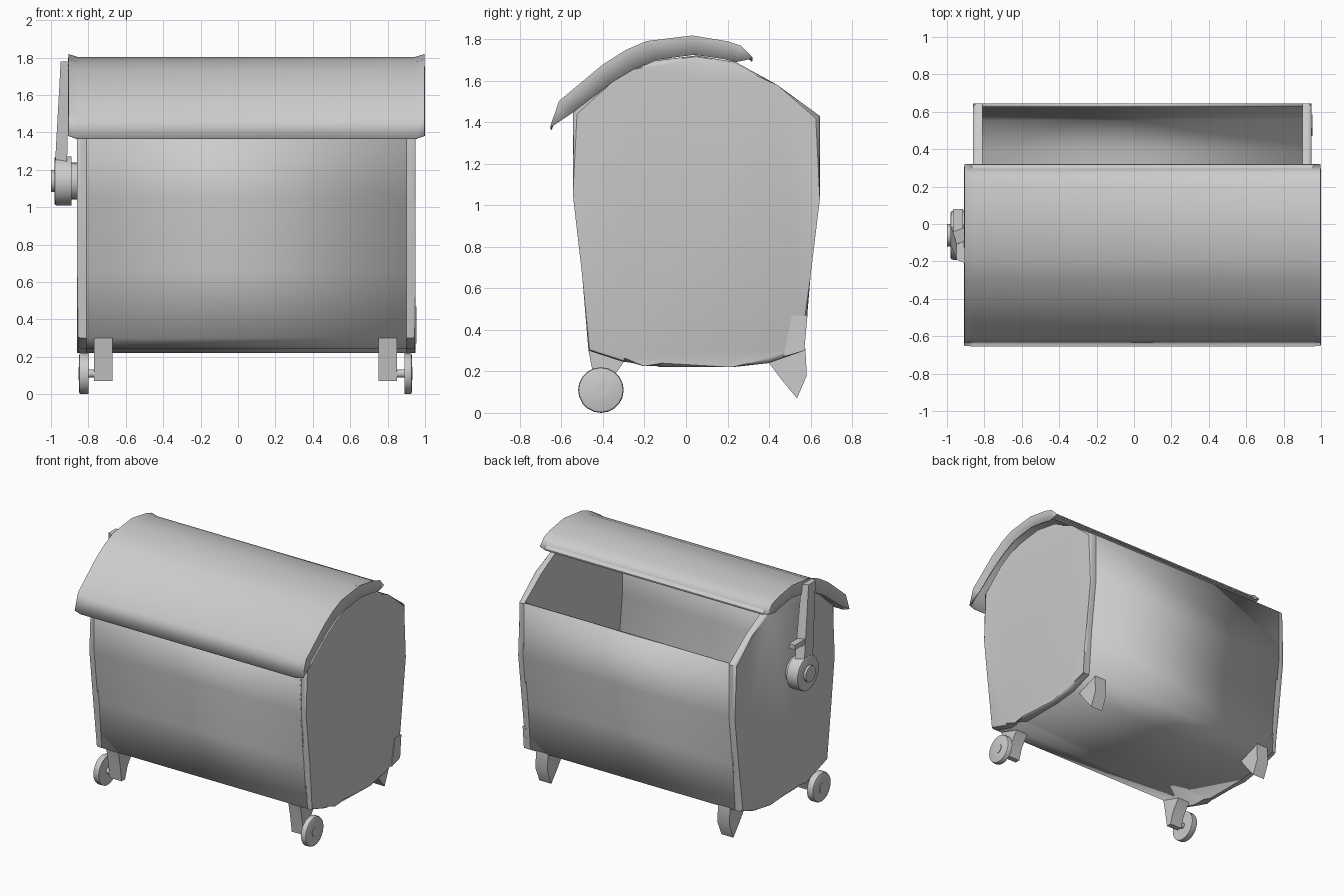
import bpy, bmesh, math
from mathutils import Vector

if "Cube" in bpy.data.objects:
    bpy.data.objects.remove(bpy.data.objects["Cube"])


def finish(bm, name, angle=40):
    bmesh.ops.recalc_face_normals(bm, faces=bm.faces)
    me = bpy.data.meshes.new(name)
    bm.to_mesh(me)
    bm.free()
    ob = bpy.data.objects.new(name, me)
    bpy.context.collection.objects.link(ob)
    bpy.ops.object.select_all(action='DESELECT')
    ob.select_set(True)
    bpy.context.view_layer.objects.active = ob
    bpy.ops.object.shade_smooth_by_angle(angle=math.radians(angle))
    return ob


def prism(name, prof, x0, x1, bevel_x=None, bevel=0.02):
    """Closed solid: a (y, z) outline extruded along x."""
    bm = bmesh.new()
    rings = [[bm.verts.new((x, y, z)) for y, z in prof] for x in (x0, x1)]
    n = len(prof)
    for r in rings:
        bm.faces.new(r)
    for i in range(n):
        j = (i + 1) % n
        bm.faces.new((rings[0][i], rings[0][j], rings[1][j], rings[1][i]))
    if bevel_x is not None:
        es = [e for e in bm.edges if all(abs(v.co.x - bevel_x) < 1e-5 for v in e.verts)]
        bmesh.ops.bevel(bm, geom=es, offset=bevel, segments=2, profile=0.5, affect='EDGES')
    return finish(bm, name)


def loft(name, sections, thick):
    """Open sheet through rows of points, given a thickness."""
    bm = bmesh.new()
    rows = [[bm.verts.new(p) for p in s] for s in sections]
    for a, b in zip(rows, rows[1:]):
        for i in range(len(a) - 1):
            bm.faces.new((a[i], a[i + 1], b[i + 1], b[i]))
    ob = finish(bm, name)
    m = ob.modifiers.new("thickness", 'SOLIDIFY')
    m.thickness = thick
    m.offset = 0
    return ob


def disc(name, x0, x1, y, z, r, sides=20, bevel=0.0):
    prof = [(y + r * math.cos(2 * math.pi * i / sides),
             z + r * math.sin(2 * math.pi * i / sides)) for i in range(sides)]
    return prism(name, prof, x0, x1, x0 if bevel else None, bevel)


XL, XR = -0.86, 0.95

# Tub: front wall, floor and back wall, then the arched top of the ends
trough = [(-0.545, 1.45), (-0.545, 1.05), (-0.50, 0.66), (-0.47, 0.30), (-0.30, 0.245),
          (-0.20, 0.245), (-0.12, 0.22), (0.22, 0.22), (0.40, 0.24), (0.57, 0.30),
          (0.60, 0.66), (0.645, 1.03), (0.645, 1.43)]
arch = [(0.44, 1.58), (0.24, 1.69), (0.05, 1.722), (-0.15, 1.697), (-0.25, 1.655), (-0.36, 1.59)]
prism("left_end_wall", trough + arch, XL, XL + 0.05, XL)
prism("right_end_wall", trough + arch, XR - 0.05, XR, XR)
tub = loft("tub_walls", [[(x, y, z) for y, z in trough] for x in (XL + 0.04, XR - 0.04)], 0.02)
tub.modifiers["thickness"].offset = -1
me = tub.data
if me.polygons[0].normal.y > 0:
    me.flip_normals()

# Lid: curved sheet with slightly raised ends that fold down into skirts
lid = [(-0.65, 1.38), (-0.61, 1.50), (-0.40, 1.675), (-0.29, 1.745), (-0.19, 1.788),
       (0.03, 1.815), (0.20, 1.787), (0.265, 1.765), (0.318, 1.71)]
skirt = [(-0.645, 1.38), (-0.54, 1.45), (-0.36, 1.59), (-0.25, 1.655), (-0.15, 1.70),
         (0.04, 1.725), (0.18, 1.705), (0.24, 1.69), (0.29, 1.70)]


def row(prof, x, dz=0.0):
    return [(x, y, z + dz) for y, z in prof]


loft("lid", [row(skirt, -0.905), row(lid, -0.905), row(lid, -0.86, -0.015),
             row(lid, 0.95, -0.015), row(lid, 0.995), row(skirt, 0.995)], 0.008)
# Folded lip along the rear edge of the lid
prism("lid_rear_lip", [(0.262, 1.752), (0.318, 1.705), (0.262, 1.70)], -0.90, 0.99)

# Pivot and lifting arm on the left end
PY, PZ = -0.06, 1.14
disc("pivot_mount", -0.90, -0.85, PY, PZ, 0.10)
disc("pivot_disc", -0.982, -0.89, PY, PZ, 0.132, 20, 0.015)
disc("pivot_cap", -1.0, -0.975, PY, PZ, 0.06, 12)
bm = bmesh.new()
ends = []
for xa, xb, yc, w, z in ((-0.98, -0.915, PY, 0.075, 1.2), (-0.948, -0.90, -0.15, 0.06, 1.78)):
    ends.append([bm.verts.new(p) for p in
                 ((xa, yc - w * .7, z), (xa, yc + w * .7, z), (xb, yc + w, z), (xb, yc - w, z))])
for r in ends:
    bm.faces.new(r)
for i in range(4):
    j = (i + 1) % 4
    bm.faces.new((ends[0][i], ends[0][j], ends[1][j], ends[1][i]))
finish(bm, "lifting_arm")
prism("arm_stop", [(-0.08, 1.36), (0.08, 1.365), (0.08, 1.40), (-0.08, 1.40)], -0.965, -0.915)

# Feet: front brackets carry wheels, rear brackets are bare
front_leg = [(-0.47, 0.30), (-0.30, 0.245), (-0.36, 0.16), (-0.39, 0.07), (-0.43, 0.07), (-0.45, 0.2)]
rear_leg = [(0.40, 0.24), (0.575, 0.31), (0.582, 0.18), (0.535, 0.07), (0.46, 0.16)]
for side, inner, outer, s, wx0, wx1 in (("left", -0.67, -0.77, -1, -0.80, -0.85),
                                        ("right", 0.75, 0.85, 1, 0.89, 0.93)):
    prism(side + "_front_leg", front_leg, inner, outer)
    prism(side + "_rear_leg", rear_leg, inner, outer)
    disc(side + "_axle", outer - s * 0.03, wx0 + s * 0.01, -0.41, 0.11, 0.022, 10)
    disc(side + "_wheel", wx1, wx0, -0.41, 0.11, 0.11, 20, 0.012)
    disc(side + "_wheel_hub", wx1 - s * 0.01, wx1 + s * 0.004, -0.41, 0.11, 0.035, 12)

# Reinforcing pad at the lower rear corner of the right end
prism("corner_pad", [(0.47, 0.27), (0.57, 0.30), (0.585, 0.47), (0.51, 0.47)], 0.93, 0.955)
